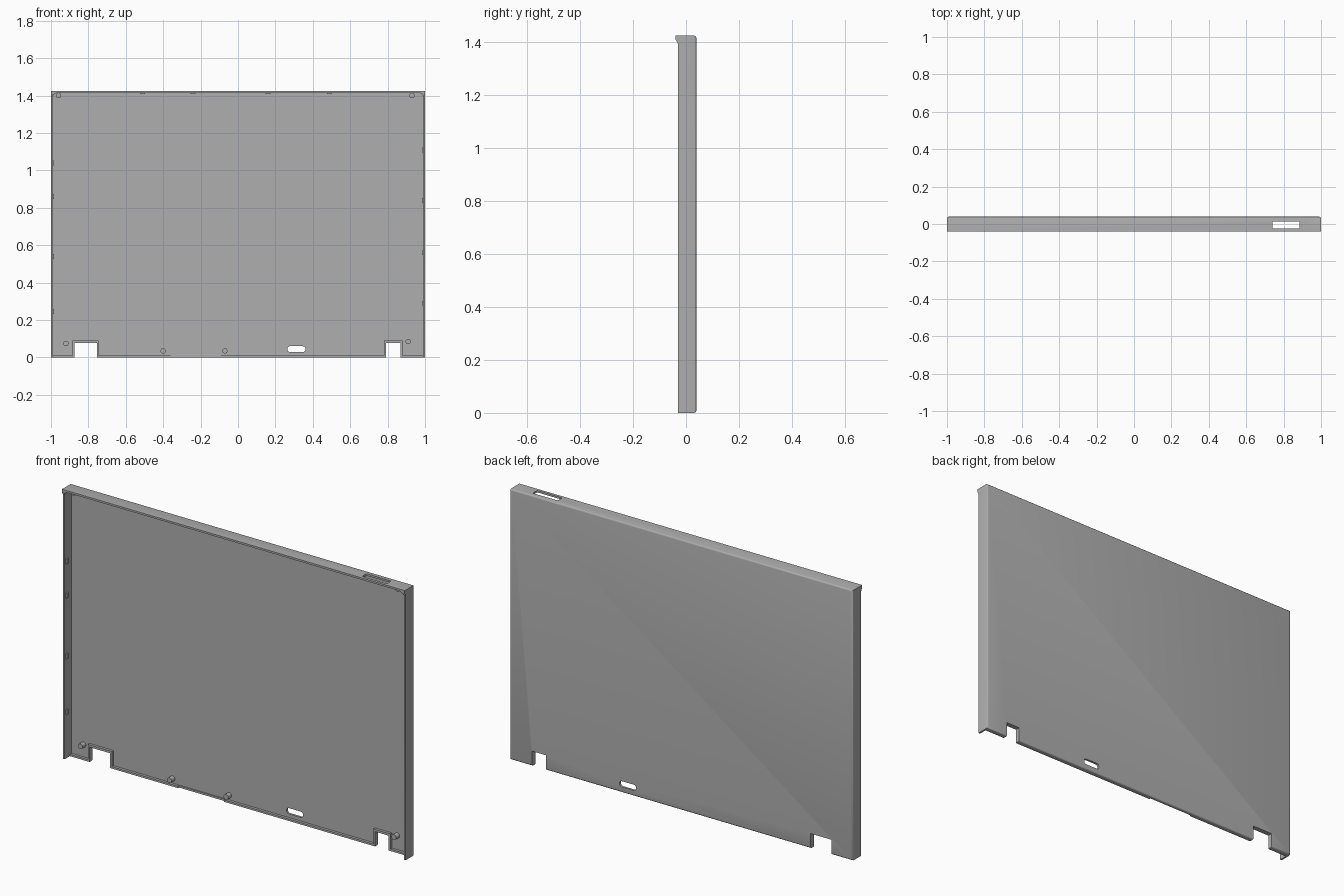
import bpy, bmesh, math
from mathutils import Matrix, Vector

cube = bpy.data.objects.get("Cube")
if cube:
    bpy.data.objects.remove(cube, do_unlink=True)

grey = bpy.data.materials.new("shell grey")
grey.use_nodes = True
colour = (0.43, 0.43, 0.43, 1)
grey.diffuse_color = colour
grey.node_tree.nodes["Principled BSDF"].inputs["Base Color"].default_value = colour

BACK, INNER, WALL, TOP = 0.039, 0.027, 0.01, 1.425


def finish(name, bm):
    bmesh.ops.recalc_face_normals(bm, faces=bm.faces)
    mesh = bpy.data.meshes.new(name)
    bm.to_mesh(mesh)
    bm.free()
    mesh.materials.append(grey)
    obj = bpy.data.objects.new(name, mesh)
    bpy.context.collection.objects.link(obj)
    return obj


def box(name, x, y, z, radius=0, axis=1, only_top=False):
    """Box from ranges, optionally rounding the edges that run along an axis."""
    bm = bmesh.new()
    bmesh.ops.create_cube(bm, size=1)
    for v in bm.verts:
        v.co = Vector([r[0] if c < 0 else r[1] for c, r in zip(v.co, (x, y, z))])
    if radius:
        edges = [e for e in bm.edges
                 if abs((e.verts[0].co - e.verts[1].co).normalized()[axis]) > 0.9
                 and (not only_top or e.verts[0].co.z > sum(z) / 2)]
        bmesh.ops.bevel(bm, geom=edges, offset=radius, segments=5,
                        profile=0.5, affect='EDGES')
    return finish(name, bm)


def cut(target, cutter):
    cutter.hide_render = True
    mod = target.modifiers.new("cut", 'BOOLEAN')
    mod.operation, mod.solver, mod.object = 'DIFFERENCE', 'EXACT', cutter
    bpy.context.view_layer.objects.active = target
    bpy.ops.object.modifier_apply(modifier=mod.name)
    bpy.data.objects.remove(cutter, do_unlink=True)


# Shell: side profile with the hooked top lip, extruded across the width
profile = [(-0.031, 0), (BACK, 0), (BACK, TOP), (-0.039, TOP),
           (-0.039, 1.41), (-0.031, 1.395)]
bm = bmesh.new()
face = bm.faces.new([bm.verts.new((-1, y, z)) for y, z in profile])
new = bmesh.ops.extrude_face_region(bm, geom=[face])["geom"]
bmesh.ops.translate(bm, vec=(2, 0, 0),
                    verts=[v for v in new if isinstance(v, bmesh.types.BMVert)])
rim = [e for e in bm.edges if all(v.co.y > BACK - 0.001 for v in e.verts)]
bmesh.ops.bevel(bm, geom=rim, offset=0.008, segments=3, profile=0.5, affect='EDGES')
shell = finish("lid_shell", bm)

# Hollow inside, then lower the bottom wall to a shallow lip
inside = (-1 + WALL, 1 - WALL)
cut(shell, box("cavity", inside, (-0.1, INNER), (WALL, TOP - WALL), 0.025, 1, True))
cut(shell, box("bottom_opening", inside, (-0.1, 0.013), (-0.1, 0.1)))
cut(shell, box("lip_gap", (-0.36, -0.09), (-0.1, 0.021), (-0.1, 0.05)))

# Hinge notches with raised rims
notches = [(-0.875, -0.755), (0.79, 0.87)]
for x in notches:
    cut(shell, box("notch", x, (-0.1, 0.1), (-0.1, 0.078)))
for side, (a, b) in zip(("right", "left"), notches):
    y = (0.013, INNER + 0.002)
    box(side + "_notch_rim_top", (a - 0.01, b + 0.01), y, (0.078, 0.09))
    box(side + "_notch_rim_outer", (a - 0.01, a), y, (0.003, 0.078))
    box(side + "_notch_rim_inner", (b, b + 0.01), y, (0.003, 0.078))

# Cable slot in the panel and latch slot in the top wall
cut(shell, box("cable_slot", (0.265, 0.36), (-0.1, 0.1), (0.029, 0.06), 0.012, 1))
cut(shell, box("latch_slot", (0.74, 0.885), (-0.024, 0.013), (1.38, 1.5), 0.006, 2))

# Screw posts
for i, (x, z) in enumerate([(-0.96, 1.4), (0.93, 1.4), (-0.92, 0.075),
                            (0.91, 0.085), (-0.4, 0.035), (-0.07, 0.035)]):
    bm = bmesh.new()
    bmesh.ops.create_cone(bm, cap_ends=True, segments=24, radius1=0.014,
                          radius2=0.014, depth=0.03,
                          matrix=Matrix.Translation((x, 0.014, z))
                          @ Matrix.Rotation(math.pi / 2, 4, 'X'))
    finish(f"screw_post_{i + 1}", bm)

# Snap clips along the top and side walls
clip_y = (-0.022, -0.008)
for i, x in enumerate((-0.51, -0.24, 0.16, 0.49)):
    box(f"top_clip_{i + 1}", (x - 0.013, x + 0.013), clip_y, (1.408, 1.418))
for name, s, heights in (("right", -1, (1.04, 0.86, 0.54, 0.245)),
                         ("left", 1, (1.11, 0.84, 0.56, 0.29))):
    for i, z in enumerate(heights):
        x = sorted((s * 0.983, s * 0.993))
        box(f"{name}_clip_{i + 1}", x, clip_y, (z - 0.013, z + 0.013))

# Smooth rounded edges while keeping corners crisp
bpy.ops.object.select_all(action='DESELECT')
for obj in bpy.context.collection.objects:
    if obj.type == 'MESH' and obj.data.materials and obj.data.materials[0] == grey:
        obj.select_set(True)
bpy.context.view_layer.objects.active = shell
bpy.ops.object.shade_smooth_by_angle(angle=math.radians(35))
